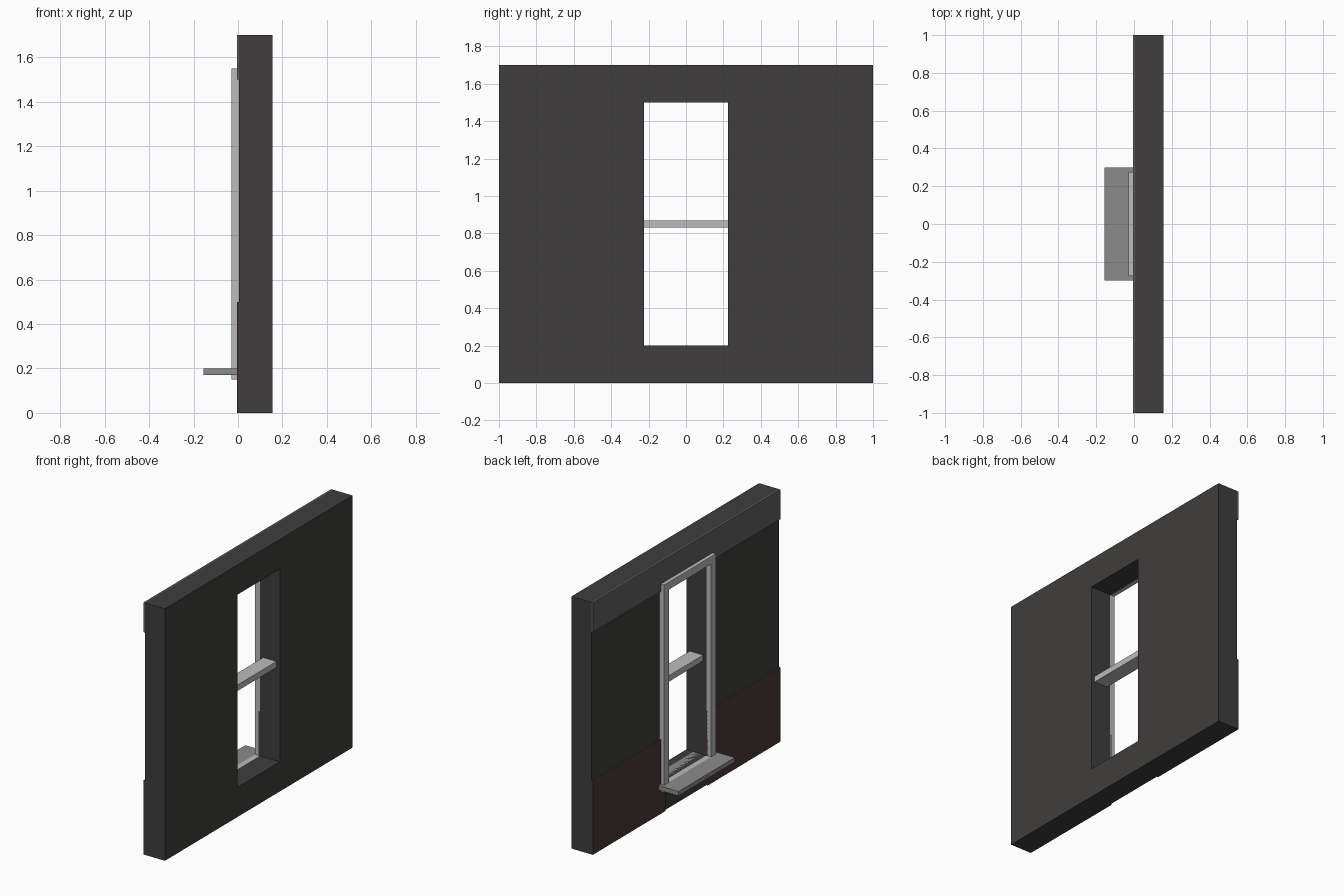
import bpy, bmesh

if "Cube" in bpy.data.objects:
    bpy.data.objects.remove(bpy.data.objects["Cube"])


def material(name, rgb):
    m = bpy.data.materials.new(name)
    m.diffuse_color = (*rgb, 1)
    m.use_nodes = True
    m.node_tree.nodes["Principled BSDF"].inputs["Base Color"].default_value = m.diffuse_color
    return m


dark = material("dark_plaster", (0.05, 0.048, 0.047))
band = material("grey_band", (0.12, 0.12, 0.118))
brown = material("brown_wainscot", (0.07, 0.042, 0.037))
pale = material("pale_trim", (0.5, 0.5, 0.5))
stone = material("grey_sill", (0.26, 0.26, 0.26))


def finish(name, bm, mat):
    bmesh.ops.recalc_face_normals(bm, faces=bm.faces)
    me = bpy.data.meshes.new(name)
    bm.to_mesh(me)
    bm.free()
    me.materials.append(mat)
    ob = bpy.data.objects.new(name, me)
    bpy.context.collection.objects.link(ob)
    return ob


def box(name, x, y, z, mat):
    """Box from (min, max) ranges."""
    bm = bmesh.new()
    bmesh.ops.create_cube(bm, size=1)
    for v in bm.verts:
        v.co = [r[0] + (r[1] - r[0]) * (c + 0.5) for r, c in zip((x, y, z), v.co)]
    return finish(name, bm, mat)


def ring(name, x, outer, inner, mat):
    """Rectangular slab with a rectangular hole; rects are (half width, z0, z1)."""
    bm = bmesh.new()
    loops = []
    for xx, (w, a, b) in ((x[0], outer), (x[1], outer), (x[1], inner), (x[0], inner)):
        loops.append([bm.verts.new((xx, y, z)) for y, z in ((-w, a), (w, a), (w, b), (-w, b))])
    for i in range(4):
        p, q = loops[i], loops[(i + 1) % 4]
        for j in range(4):
            k = (j + 1) % 4
            bm.faces.new((p[j], p[k], q[k], q[j]))
    return finish(name, bm, mat)


opening = (0.225, 0.2, 1.5)

# Wall with window opening
ring("wall", (0.005, 0.155), (1, 0, 1.7), opening, dark)

# Raised band along the top and wainscot panels either side of the window
box("top_band", (-0.005, 0.005), (-1, 1), (1.5, 1.7), band)
for side, y in (("left", (0.225, 1)), ("right", (-1, -0.225))):
    box("wainscot_" + side, (-0.005, 0.005), y, (0, 0.5), brown)

# Window surround, sill and crossbar
ring("window_trim", (-0.03, 0.005), (0.275, 0.15, 1.55), opening, pale)
box("window_sill", (-0.155, 0.1), (-0.3, 0.3), (0.17, 0.2), stone)
box("crossbar", (0.03, 0.13), (-0.225, 0.225), (0.83, 0.87), pale)
